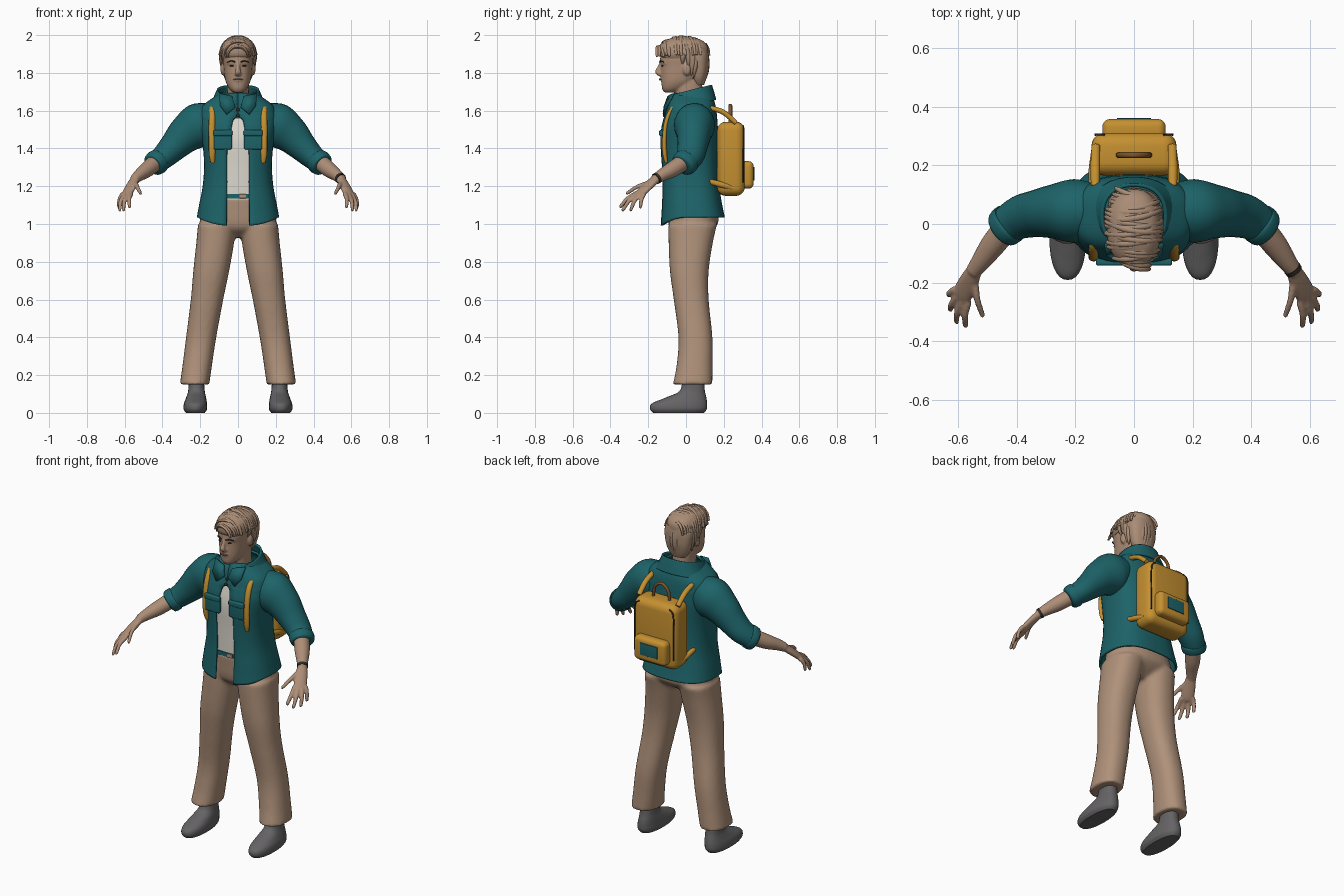
import bpy, bmesh, math, random
from mathutils import Vector

random.seed(4)
if "Cube" in bpy.data.objects:
    bpy.data.objects.remove(bpy.data.objects["Cube"])


def material(name, *rgb):
    mat = bpy.data.materials.new(name)
    mat.use_nodes = True
    mat.diffuse_color = (*rgb, 1)
    for node in mat.node_tree.nodes:
        if node.type == 'BSDF_PRINCIPLED':
            node.inputs["Base Color"].default_value = (*rgb, 1)
    return mat


teal = material("teal cloth", .012, .125, .14)
skin = material("skin", .42, .27, .185)
tan = material("tan cloth", .43, .285, .195)
blond = material("hair", .4, .265, .18)
yellow = material("yellow canvas", .56, .28, .03)
grey = material("grey shoe", .13, .125, .13)
white = material("white cotton", .72, .69, .62)
dark = material("dark trim", .03, .025, .022)
brown = material("brown leather", .2, .09, .02)
lip = material("lips", .27, .16, .12)


def spline(rows, steps=5):
    """Catmull-Rom resampling of rows of numbers."""
    out, last = [], len(rows) - 1
    for i in range(last):
        p, a, b, q = (rows[max(0, min(last, j))] for j in range(i - 1, i + 3))
        for k in range(steps):
            t = k / steps
            out.append([w + t / 2 * (y - x + t * (2*x - 5*w + 4*y - z + t * (3*(w - y) + z - x)))
                        for x, w, y, z in zip(p, a, b, q)])
    return out + [list(rows[-1])]


def skin_rings(bm, rings, closed=True):
    rings = [[bm.verts.new(p) for p in ring] for ring in rings]
    n = len(rings[0])
    for low, high in zip(rings, rings[1:]):
        for i in range(n if closed else n - 1):
            j = (i + 1) % n
            bm.faces.new((low[i], low[j], high[j], high[i]))
    if closed:
        bm.faces.new(rings[0][::-1])
        bm.faces.new(rings[-1])


def loft(bm, rows, e=2.3, n=32, is_open=False):
    """Level rings from rows of z, centre x, half width, front y, back y and front gap."""
    rings = []
    for z, cx, rx, front, back, *gap in spline(rows):
        start = math.asin(min(1, max(0, gap[0]) / rx) ** (e / 2)) if is_open else 0
        ring = []
        for i in range(n):
            t = start + (math.tau - 2 * start) * i / (n - 1 if is_open else n)
            s, c = math.sin(t), math.cos(t)
            ring.append((cx + rx * math.copysign(abs(s) ** (2 / e), s),
                         (front + back) / 2 - (back - front) / 2 * math.copysign(abs(c) ** (2 / e), c), z))
        rings.append(ring)
    skin_rings(bm, rings, not is_open)


def tube(bm, rows, ref=(0, 1, 0), n=14, steps=5):
    """Sweep along rows of x, y, z, radius towards ref, radius across it."""
    rows = spline(rows, steps)
    pts = [Vector(r[:3]) for r in rows]
    rings = []
    for i, (p, r) in enumerate(zip(pts, rows)):
        along = (pts[min(i + 1, len(pts) - 1)] - pts[max(i - 1, 0)]).normalized()
        side = Vector(ref) - along * along.dot(Vector(ref))
        side.normalize()
        up = along.cross(side)
        rings.append([p + side * r[3] * math.cos(math.tau * k / n) + up * r[4] * math.sin(math.tau * k / n)
                      for k in range(n)])
    skin_rings(bm, rings)


def ball(bm, loc, size):
    made = bmesh.ops.create_uvsphere(bm, u_segments=16, v_segments=10, radius=1)['verts']
    for v in made:
        v.co = Vector(loc) + Vector(c * s for c, s in zip(v.co, size))


def finish(bm, name, mat, mirror=False, remesh=0, solid=0, bevel=0, angle=45):
    bmesh.ops.recalc_face_normals(bm, faces=bm.faces)
    mesh = bpy.data.meshes.new(name)
    bm.to_mesh(mesh)
    bm.free()
    ob = bpy.data.objects.new(name, mesh)
    bpy.context.collection.objects.link(ob)
    mesh.materials.append(mat)
    bpy.ops.object.select_all(action='DESELECT')
    ob.select_set(True)
    bpy.context.view_layer.objects.active = ob
    bpy.ops.object.shade_smooth_by_angle(angle=math.radians(angle))
    if bevel:
        mod = ob.modifiers.new("round", 'BEVEL')
        mod.width, mod.segments = bevel, 5
    if solid:
        mod = ob.modifiers.new("thickness", 'SOLIDIFY')
        mod.thickness, mod.offset = solid, 0
    if mirror:
        ob.modifiers.new("both sides", 'MIRROR').use_mirror_merge = False
    if remesh:
        mod = ob.modifiers.new("blend", 'REMESH')
        mod.mode, mod.voxel_size, mod.use_smooth_shade = 'VOXEL', remesh, True
        mod = ob.modifiers.new("relax", 'SMOOTH')
        mod.factor, mod.iterations = .5, 4
    return ob


def part(name, mat, build, rows, mirror=False, solid=0, remesh=0, **shape):
    bm = bmesh.new()
    build(bm, rows, **shape)
    return finish(bm, name, mat, mirror, remesh, solid)


def box(name, mat, loc, size, bevel, mirror=False):
    bm = bmesh.new()
    for v in bmesh.ops.create_cube(bm, size=1)['verts']:
        v.co = Vector(loc) + Vector(c * s for c, s in zip(v.co, size))
    # every face bends smoothly into the rounded edges
    return finish(bm, name, mat, mirror, bevel=bevel, angle=100)


# Trousers: hips and legs blended into one surface
bm = bmesh.new()
loft(bm, [(.93, 0, .06, -.03, .08), (.97, 0, .15, -.08, .14), (1.01, 0, .2, -.095, .172),
          (1.07, 0, .19, -.1, .165), (1.14, 0, .17, -.105, .14)])
for s in (1, -1):
    loft(bm, [(z, s * x, r, f, b) for z, x, r, f, b in (
        (.15, .23, .078, -.07, .14), (.25, .216, .078, -.05, .14), (.4, .195, .08, -.04, .14),
        (.6, .164, .086, -.065, .12), (.75, .142, .095, -.085, .12), (.9, .121, .1, -.092, .142),
        (1, .112, .1, -.094, .165))])
finish(bm, "trousers", tan, remesh=.011)

# Shoes with ankles
part("shoes", grey, loft, [(0, .226, .05, -.175, .095), (.02, .226, .062, -.19, .11), (.05, .225, .061, -.18, .112),
     (.08, .222, .053, -.11, .108), (.115, .22, .044, -.035, .1), (.17, .22, .04, -.02, .095)], mirror=True)

# Shirt and belt
part("shirt", white, loft, [(1.13, 0, .165, -.108, .14), (1.3, 0, .16, -.11, .145),
     (1.45, 0, .17, -.113, .145), (1.56, 0, .16, -.09, .14)], e=2.8)
part("belt", teal, loft, [(1.135, 0, .17, -.112, .145), (1.16, 0, .168, -.113, .145)], e=2.8)
box("belt_buckle", tan, (.025, -.114, 1.147), (.035, .008, .022), .002)

# Open jacket with a hem that dips at the front
bm = bmesh.new()
loft(bm, [(1.035, 0, .212, -.13, .2, .06), (1.1, 0, .2, -.124, .186, .06), (1.2, 0, .181, -.12, .17, .058),
          (1.3, 0, .174, -.124, .163, .058), (1.4, 0, .179, -.13, .163, .056), (1.5, 0, .198, -.126, .163, .036),
          (1.55, 0, .2, -.115, .16, .025), (1.575, 0, .2, -.107, .158, 0), (1.62, 0, .185, -.095, .152, 0),
          (1.66, 0, .135, -.083, .14, 0), (1.69, 0, .09, -.06, .12, 0)], e=2.7, n=48, is_open=True)
for v in bm.verts:
    if v.co.y < 0 and v.co.z < 1.12:
        v.co.z -= .045 * (v.co.y / .13) ** 2 * min(1, (1.12 - v.co.z) / .085)
finish(bm, "jacket", teal, solid=.012)
part("sleeves", teal, tube, [(.12, .05, 1.56, .085, .085), (.2, .045, 1.525, .108, .118), (.275, .042, 1.475, .092, .1),
     (.335, .035, 1.415, .08, .08), (.39, .022, 1.36, .074, .066), (.444, -.01, 1.315, .062, .056)],
     mirror=True, n=28)
part("sleeve_cuffs", teal, tube, [(.418, .008, 1.337, .06, .056), (.424, .002, 1.332, .071, .066),
     (.446, -.014, 1.314, .068, .063), (.453, -.02, 1.308, .055, .05)], mirror=True, n=28)

# Collar: standing band, folded points and buttons
bm = bmesh.new()
loft(bm, [(1.65, 0, .148, -.1, .155, .012), (1.69, 0, .125, -.09, .145, .022), (1.735, 0, .106, -.078, .132, .04)],
     is_open=True)
for v in bm.verts:
    v.co.z += .26 * (v.co.y - .13)
finish(bm, "collar", teal, solid=.012)
bm = bmesh.new()
bm.faces.new([bm.verts.new(p) for p in ((.03, -.093, 1.675), (.1, -.068, 1.69), (.094, -.105, 1.625),
                                        (.06, -.118, 1.58), (.014, -.113, 1.62))])
finish(bm, "collar_points", teal, mirror=True, solid=.012)
bm = bmesh.new()
for z, y in ((1.605, -.106), (1.575, -.116)):
    ball(bm, (0, y, z), (.009, .006, .009))
finish(bm, "buttons", dark)
box("chest_pockets", teal, (.08, -.125, 1.445), (.096, .022, .1), .008, mirror=True)
box("pocket_flaps", teal, (.08, -.13, 1.482), (.1, .024, .032), .008, mirror=True)

# Forearms and hands
bm = bmesh.new()
tube(bm, [(.42, .005, 1.34, .045, .045), (.48, -.07, 1.29, .043, .042), (.52, -.125, 1.26, .034, .033),
          (.55, -.165, 1.235, .027, .025)], n=18)
spread = (-.72, -.69, .07)
tube(bm, [(.542, -.155, 1.242, .026, .022), (.562, -.195, 1.207, .035, .02), (.585, -.24, 1.165, .037, .017),
          (.592, -.258, 1.15, .032, .012)], ref=spread)
fingers = (((.565, -.265, 1.162), (.575, -.352, 1.088)), ((.586, -.262, 1.155), (.607, -.338, 1.07)),
           ((.603, -.247, 1.153), (.628, -.295, 1.07)), ((.61, -.222, 1.16), (.633, -.243, 1.085)),
           ((.543, -.185, 1.222), (.515, -.318, 1.16)))
for root, tip in fingers:
    a, b = Vector(root), Vector(tip)
    knuckle = a.lerp(b, .5) + Vector((.006, -.003, .008))
    tube(bm, [(*a, .013, .013), (*knuckle, .012, .011), (*a.lerp(b, .93), .01, .009), (*b, .006, .006)],
         ref=spread, n=10)
finish(bm, "arms_and_hands", skin, mirror=True, remesh=.0055)
part("bracelet", dark, tube, [(.538, -.15, 1.245, .031, .03), (.546, -.161, 1.238, .03, .029)], n=20)

# Head: neck, skull, nose, brow and ears blended
bm = bmesh.new()
loft(bm, [(1.58, 0, .065, -.03, .1), (1.67, 0, .058, -.055, .09), (1.76, 0, .058, -.06, .085)])
loft(bm, [(1.697, 0, .025, -.115, -.05), (1.715, 0, .045, -.126, -.01), (1.745, 0, .062, -.13, .04),
          (1.78, 0, .071, -.132, .08), (1.835, 0, .077, -.132, .1), (1.88, 0, .081, -.137, .105),
          (1.93, 0, .074, -.12, .1), (1.97, 0, .045, -.07, .06)])
tube(bm, [(0, -.128, 1.86, .009, .01), (0, -.143, 1.825, .011, .011), (0, -.15, 1.803, .014, .017),
          (0, -.13, 1.79, .011, .016)], steps=3)
tube(bm, [(-.055, -.105, 1.853, .01, .007), (0, -.13, 1.858, .01, .008), (.055, -.105, 1.853, .01, .007)])
for s in (1, -1):
    ball(bm, (s * .081, .005, 1.82), (.012, .022, .034))
ball(bm, (0, -.122, 1.765), (.026, .016, .014))
finish(bm, "head", skin, remesh=.006)
bm = bmesh.new()
ball(bm, (.031, -.124, 1.838), (.013, .006, .005))
finish(bm, "eyes", dark, mirror=True)
part("eyebrows", dark, tube, [(.013, -.139, 1.857, .003, .003), (.034, -.135, 1.863, .004, .003),
     (.056, -.118, 1.857, .003, .002)], mirror=True, n=8)
part("mouth", lip, tube, [(-.024, -.131, 1.765, .004, .002), (0, -.139, 1.766, .005, .005),
     (.024, -.131, 1.765, .004, .002)], n=8)

# Hair: cap with sweeping locks over the top and down the back
bm = bmesh.new()
loft(bm, [(1.875, 0, .085, -.128, .11), (1.9, 0, .093, -.143, .118), (1.94, 0, .087, -.14, .115),
          (1.97, 0, .068, -.11, .088), (1.988, 0, .035, -.07, .04)])
loft(bm, [(1.735, 0, .045, .045, .095), (1.77, 0, .068, .03, .107), (1.82, 0, .081, .025, .117),
          (1.88, 0, .089, 0, .12), (1.92, 0, .086, -.05, .117)])
finish(bm, "hair_cap", blond)
bm = bmesh.new()
for i in range(24):
    y = -.142 + i * .0105
    arch = max(.3, 1 - ((y + .012) / .145) ** 2) ** .5
    lift, drift = random.uniform(-.005, .004), random.uniform(-.02, .02)
    rows = []
    for a in (-85, -55, -20, 20, 55, 85):
        t = math.radians(a)
        thick = .5 + .5 * math.cos(t)
        rows.append((.099 * arch * math.sin(t), y + drift * math.sin(t) - .008 * math.cos(2 * t) * arch,
                     1.884 + lift + .106 * arch * math.cos(t), .011 * thick, .008 * thick))
    tube(bm, rows, n=8, steps=3)
for i in range(23):
    phi = -1.65 + i * .15
    low = 1.745 + .1 * abs(phi / 1.65) ** 3 + random.uniform(-.008, .008)
    turn = random.uniform(-.12, .12)
    tube(bm, [(.094 * k * math.sin(phi + turn * m), .118 * k * math.cos(phi + turn * m), 1.94 + (low - 1.94) * m, r, r * .6)
              for m, k, r in ((0, .9, .005), (.3, .98, .012), (.65, .97, .012), (1, .8, .003))],
         ref=(math.cos(phi), -math.sin(phi), 0), n=8, steps=3)
finish(bm, "hair_locks", blond)

# Backpack with pocket, patch, zips and handle
box("backpack", yellow, (0, .238, 1.345), (.29, .146, .392), .045)
box("backpack_pocket", yellow, (0, .32, 1.26), (.216, .075, .145), .026)
box("pocket_patch", teal, (0, .358, 1.265), (.115, .008, .072), .002)
part("zips", dark, tube, [(.1, .302, 1.522, .004, .004), (.128, .305, 1.49, .004, .004),
     (.131, .304, 1.35, .004, .004), (.131, .304, 1.22, .004, .004)], mirror=True, n=8)
part("carry_handle", brown, tube, [(-.055, .235, 1.52, .01, .008), (-.045, .235, 1.595, .01, .008),
     (0, .235, 1.628, .01, .008), (.045, .235, 1.595, .01, .008), (.055, .235, 1.52, .01, .008)])

# Shoulder straps
across = (1, 0, 0)
part("front_straps", yellow, tube, [(.134, -.025, 1.63, .013, .01), (.136, -.072, 1.61, .017, .012),
     (.138, -.104, 1.54, .017, .012), (.138, -.115, 1.44, .017, .012), (.137, -.112, 1.37, .017, .012),
     (.134, -.104, 1.325, .011, .008)], mirror=True, ref=across)
part("upper_straps", yellow, tube, [(.132, .13, 1.615, .015, .013), (.132, .2, 1.59, .016, .014),
     (.13, .265, 1.535, .015, .013)], mirror=True, ref=across)
part("lower_straps", yellow, tube, [(.142, .125, 1.225, .013, .014), (.14, .18, 1.21, .015, .016),
     (.132, .25, 1.19, .014, .014)], mirror=True, ref=across)
